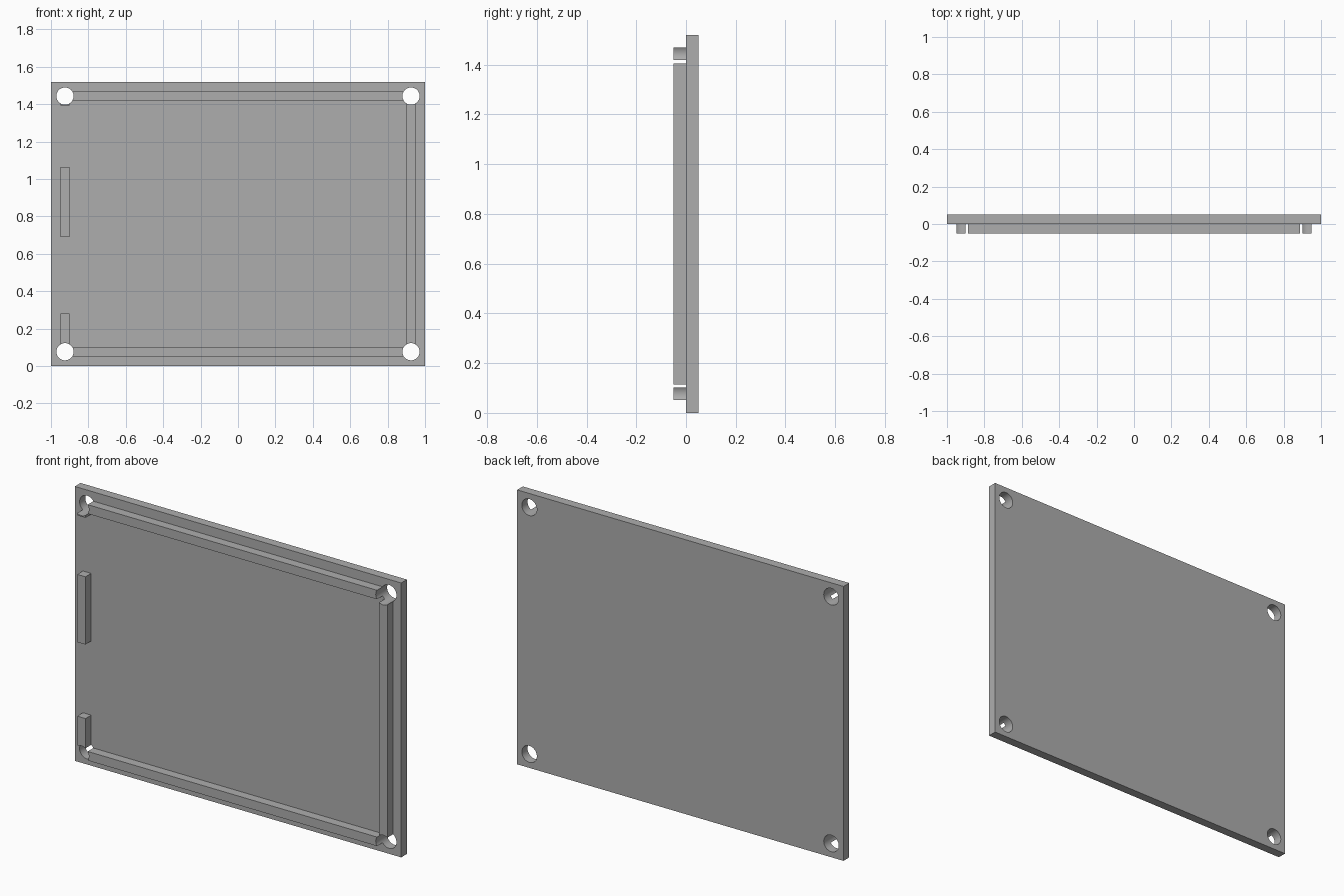
import bpy
import math

cube = bpy.data.objects.get("Cube")
if cube:
    bpy.data.objects.remove(cube, do_unlink=True)

HEIGHT = 1.52
THICK = 0.05       # plate and rail depth
RAIL = 0.05        # rail width
HOLE_R = 0.046
HX = 0.925         # hole and rail centre lines
LOW = 0.0765
HIGH = HEIGHT - LOW

grey = bpy.data.materials.new("plain grey")
grey.use_nodes = True
colour = (0.42, 0.42, 0.42, 1)
grey.diffuse_color = colour
grey.node_tree.nodes["Principled BSDF"].inputs["Base Color"].default_value = colour


def box(name, x, y, z):
    """Box spanning the given (low, high) ranges."""
    spans = (x, y, z)
    bpy.ops.mesh.primitive_cube_add(size=1, location=[sum(s) / 2 for s in spans])
    ob = bpy.context.object
    ob.name = name
    ob.scale = [s[1] - s[0] for s in spans]
    bpy.ops.object.transform_apply(location=True, rotation=True, scale=True)
    ob.data.materials.append(grey)
    return ob


def rail(name, x, z):
    return box(name, x, (-THICK, 0), z)


def around(c):
    return (c - RAIL / 2, c + RAIL / 2)


# Back plate, long rails and the broken rail on one side
parts = [
    box("plate", (-1, 1), (0, THICK), (0, HEIGHT)),
    rail("top_rail", (-HX, HX), around(HIGH)),
    rail("bottom_rail", (-HX, HX), around(LOW)),
    rail("left_rail", around(HX), (LOW, HIGH)),
    rail("right_lower_rail", around(-HX), (LOW, 0.28)),
    rail("right_middle_rail", around(-HX), (0.69, 1.065)),
    rail("right_upper_stub", around(-HX), (1.392, HIGH)),
]

# Corner holes through the plate and the rail ends
drills = []
for x in (-HX, HX):
    for z in (LOW, HIGH):
        bpy.ops.mesh.primitive_cylinder_add(
            vertices=48, radius=HOLE_R, depth=0.4,
            location=(x, 0, z), rotation=(math.pi / 2, 0, 0))
        drill = bpy.context.object
        drill.name = "hole_cutter"
        drill.hide_render = True
        drill.data.materials.append(grey)
        drills.append(drill)

for ob in parts:
    bpy.ops.object.select_all(action='DESELECT')
    ob.select_set(True)
    bpy.context.view_layer.objects.active = ob
    for drill in drills:
        cut = ob.modifiers.new("hole", 'BOOLEAN')
        cut.operation = 'DIFFERENCE'
        cut.solver = 'EXACT'
        cut.object = drill
        bpy.ops.object.modifier_apply(modifier=cut.name)
    bpy.ops.object.shade_smooth_by_angle(angle=math.radians(30))

for drill in drills:
    bpy.data.objects.remove(drill, do_unlink=True)
